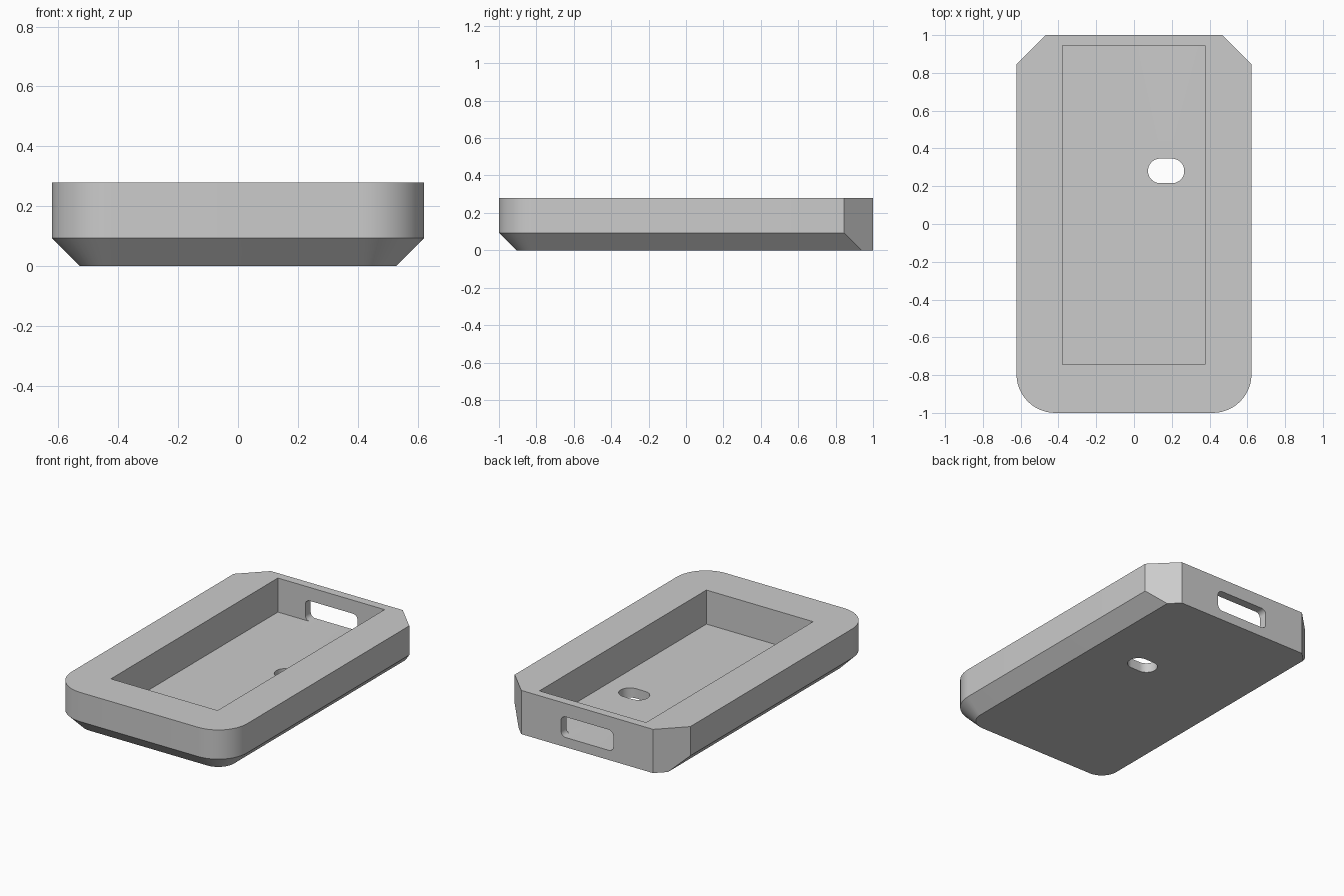
import bpy, bmesh, math
from mathutils import Matrix

if "Cube" in bpy.data.objects:
    bpy.data.objects.remove(bpy.data.objects["Cube"], do_unlink=True)

W, L, H = 0.622, 1.0, 0.28      # half width, half length, height
CUT, BEVEL, RADIUS = 0.155, 0.093, 0.205
FLOOR = 0.062                   # pocket floor height

grey = bpy.data.materials.new("matte_grey")
grey.use_nodes = True
grey.diffuse_color = (0.6, 0.6, 0.6, 1)
grey.node_tree.nodes["Principled BSDF"].inputs["Base Color"].default_value = grey.diffuse_color


def arc(cx, cy, r, start, end, steps=12):
    return [(cx + r * math.cos(math.radians(start + (end - start) * i / steps)),
             cy + r * math.sin(math.radians(start + (end - start) * i / steps)))
            for i in range(steps + 1)]


def rounded_rect(x0, x1, y0, y1, r):
    return (arc(x1 - r, y1 - r, r, 0, 90) + arc(x0 + r, y1 - r, r, 90, 180)
            + arc(x0 + r, y0 + r, r, 180, 270) + arc(x1 - r, y0 + r, r, 270, 360))


def loft(name, sections):
    """Closed solid through a stack of (outline, z) sections."""
    bm = bmesh.new()
    rings = [[bm.verts.new((x, y, z)) for x, y in pts] for pts, z in sections]
    n = len(rings[0])
    for low, high in zip(rings, rings[1:]):
        for i in range(n):
            j = (i + 1) % n
            bm.faces.new((low[i], low[j], high[j], high[i]))
    bm.faces.new(rings[0][::-1])
    bm.faces.new(rings[-1])
    bmesh.ops.remove_doubles(bm, verts=bm.verts, dist=1e-5)
    bmesh.ops.recalc_face_normals(bm, faces=bm.faces)
    mesh = bpy.data.meshes.new(name)
    bm.to_mesh(mesh)
    bm.free()
    mesh.materials.append(grey)
    obj = bpy.data.objects.new(name, mesh)
    bpy.context.collection.objects.link(obj)
    return obj


def outline(inset):
    """Rounded front corners, clipped back corners; the back edge stays put."""
    w, r = W - inset, RADIUS - inset
    cx, cy = W - RADIUS, -L + RADIUS
    return (arc(-cx, cy, r, 180, 270) + arc(cx, cy, r, 270, 360)
            + [(w, L - CUT + inset), (W - CUT, L), (CUT - W, L), (-w, L - CUT + inset)])


# Tray body, bevelled below on the front and both sides
tray = loft("tray_body", [(outline(BEVEL), 0), (outline(0), BEVEL), (outline(0), H)])

# Cutters: pocket, floor hole and slot through the back wall
pocket = loft("pocket_cutter", [([(-0.379, -0.745), (0.377, -0.745), (0.377, 0.945), (-0.379, 0.945)], z)
                                for z in (FLOOR, H + 0.1)])
hole_shape = rounded_rect(0.074, 0.266, 0.216, 0.346, 0.0649)
hole = loft("floor_hole_cutter", [(hole_shape, -0.1), (hole_shape, 0.15)])
slot_shape = rounded_rect(-0.185, 0.185, FLOOR, 0.194, 0.032)
slot = loft("back_slot_cutter", [(slot_shape, -1.1), (slot_shape, -0.9)])
slot.data.transform(Matrix.Rotation(math.pi / 2, 4, 'X'))

for cutter in (pocket, hole, slot):
    mod = tray.modifiers.new(cutter.name, 'BOOLEAN')
    mod.operation, mod.solver, mod.object = 'DIFFERENCE', 'EXACT', cutter
    cutter.hide_render = True
    cutter.display_type = 'WIRE'

# Apply the cuts, drop the cutters, then smooth the rounded walls
bpy.context.view_layer.objects.active = tray
tray.select_set(True)
for mod in list(tray.modifiers):
    bpy.ops.object.modifier_apply(modifier=mod.name)
for cutter in (pocket, hole, slot):
    bpy.data.objects.remove(cutter, do_unlink=True)
bpy.ops.object.shade_smooth_by_angle(angle=math.radians(30))
